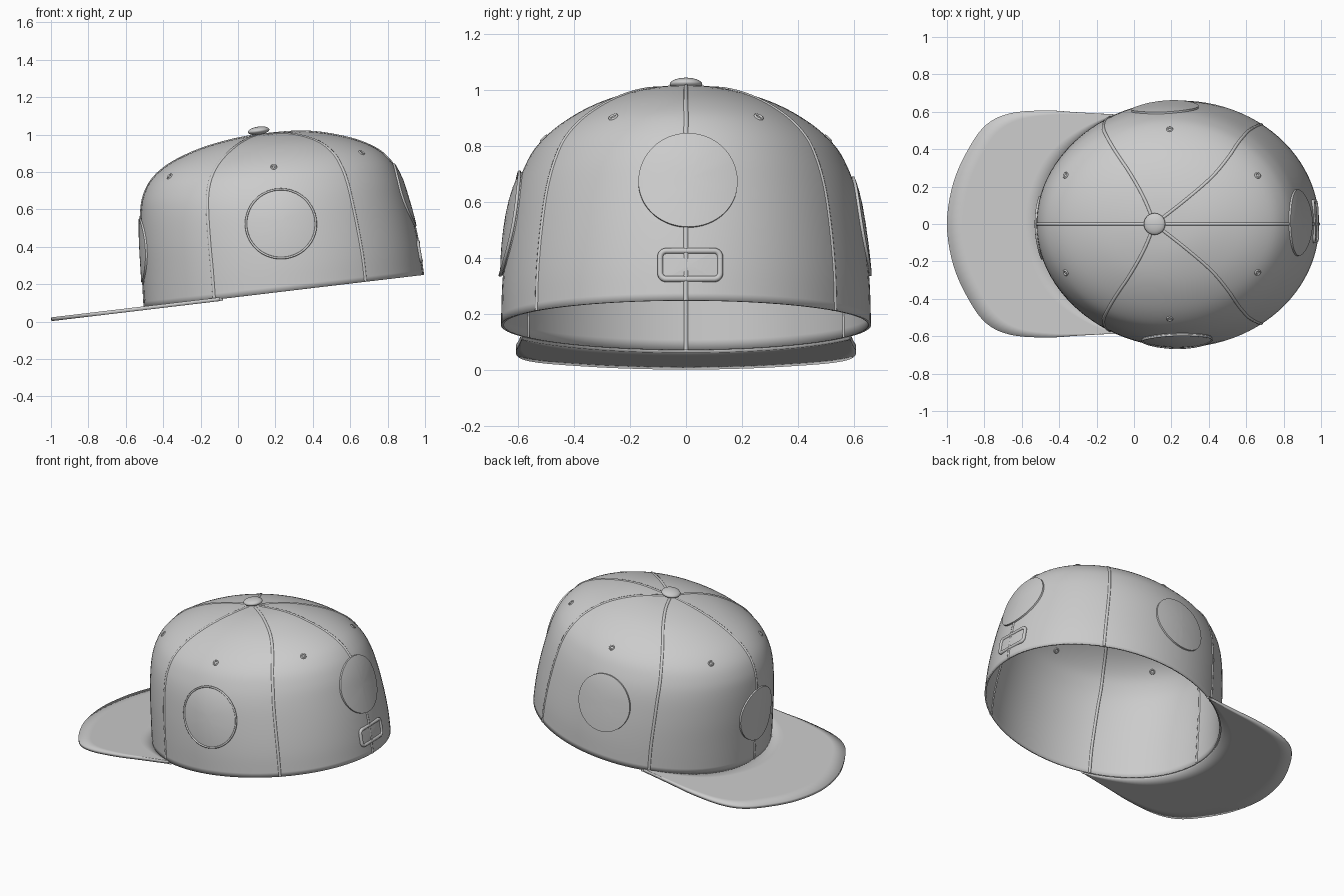
import bpy, bmesh
from math import sin, cos, pi, radians
from mathutils import Vector
from mathutils.bvhtree import BVHTree

if "Cube" in bpy.data.objects:
    bpy.data.objects.remove(bpy.data.objects["Cube"])


def catmull(pts, n):
    """Smooth path through pts, n steps per span."""
    p = [Vector(q) for q in pts]
    p = [2 * p[0] - p[1]] + p + [2 * p[-1] - p[-2]]
    out = []
    for i in range(1, len(p) - 2):
        a, b, c, d = p[i - 1:i + 3]
        for k in range(n):
            t = k / n
            out.append(0.5 * (2 * b + (c - a) * t + (2 * a - 5 * b + 4 * c - d) * t * t
                              + (3 * b - a - 3 * c + d) * t ** 3))
    return out + [p[-2]]


def smooth(ob, angle=40):
    bpy.ops.object.select_all(action='DESELECT')
    ob.select_set(True)
    bpy.context.view_layer.objects.active = ob
    bpy.ops.object.shade_smooth_by_angle(angle=radians(angle))


def grid(name, rows, closed=True, thickness=0, offset=-1):
    """Mesh from rows of points; returns the object and its surface tree."""
    bm = bmesh.new()
    vs = [[bm.verts.new(p) for p in r] for r in rows]
    n = len(rows[0])
    for a, b in zip(vs, vs[1:]):
        for j in range(n if closed else n - 1):
            k = (j + 1) % n
            bm.faces.new((a[j], a[k], b[k], b[j]))
    bmesh.ops.remove_doubles(bm, verts=bm.verts, dist=1e-5)
    tree = BVHTree.FromBMesh(bm)
    me = bpy.data.meshes.new(name)
    bm.to_mesh(me)
    bm.free()
    ob = bpy.data.objects.new(name, me)
    bpy.context.collection.objects.link(ob)
    smooth(ob)
    if thickness:
        m = ob.modifiers.new("thickness", 'SOLIDIFY')
        m.thickness, m.offset = thickness, offset
    return ob, tree


def tube(name, pts, radius, closed=False):
    cu = bpy.data.curves.new(name, 'CURVE')
    cu.dimensions = '3D'
    cu.bevel_depth, cu.bevel_resolution = radius, 2
    sp = cu.splines.new('POLY')
    sp.points.add(len(pts) - 1)
    for q, p in zip(sp.points, pts):
        q.co = (*p, 1)
    sp.use_cyclic_u = closed
    ob = bpy.data.objects.new(name, cu)
    bpy.context.collection.objects.link(ob)


# Crown: front, back and side profiles blended around the head
front = [(-.50, .072), (-.51, .25), (-.52, .42), (-.52, .57), (-.505, .67),
         (-.46, .76), (-.37, .84), (-.22, .915), (-.05, .968), (.11, 1.0)]
back = [(.99, .249), (.972, .38), (.943, .52), (.905, .66), (.868, .77),
        (.815, .86), (.73, .93), (.58, .985), (.36, 1.017), (.11, 1.0)]
side = [(.66, .161), (.655, .31), (.64, .46), (.615, .61), (.58, .715),
        (.53, .80), (.44, .88), (.31, .95), (.16, .99), (0, 1.0)]
F, B, S = (catmull(p, 5) for p in (front, back, side))


def crown_point(i, a):
    f, b, s = F[i], B[i], S[i]
    c = cos(a)
    z = s.y + (b.y - f.y) / 2 * c + ((b.y + f.y) / 2 - s.y) * c * c
    return Vector(((f.x + b.x) / 2 + (b.x - f.x) / 2 * c, s.x * sin(a), z))


M = 96
crown, surface = grid("crown", [[crown_point(i, 2 * pi * j / M) for j in range(M)]
                                for i in range(len(F))], thickness=.01)

# Panel seams
for deg in (0, 54, 120, 180, 240, 306):
    pts = []
    for i in range(len(F) - 1):
        co, n, _, _ = surface.find_nearest(crown_point(i, radians(deg)))
        pts.append(co - n * .005)
    tube("panel_seam", pts, .010)


def frame(target):
    c, n, _, _ = surface.find_nearest(Vector(target))
    u = Vector((0, 0, 1)).cross(n).normalized()
    return c, n, u, n.cross(u)


def drape(fr, x, y, lift):
    """Drop a point of the tangent plane onto the crown."""
    c, n, u, v = fr
    hit = surface.ray_cast(c + u * x + v * y + n * .3, -n)[0]
    return hit + n * lift


# Round patches
for name, target, r, puff in (("right_patch", (.23, -.64, .525), .187, .008),
                              ("left_patch", (.165, .64, .515), .18, 0),
                              ("back_patch", (.90, .008, .68), .177, 0),
                              ("front_patch", (-.52, -.02, .38), .17, 0)):
    fr = frame(target)
    rows = [[drape(fr, r * k * cos(t), r * k * sin(t), h + (puff * (1 - k * k) if h else 0))
             for t in (2 * pi * j / 64 for j in range(64))]
            for k, h in ((1, 0), (1, .01), (.9, .01), (.7, .01), (.45, .01), (.2, .01), (0, .01))]
    grid(name, rows)
    if puff:
        tube(name + "_rim", rows[1], .006, True)


# Back label with raised rounded frame
def round_rect(w, h, r):
    out = []
    for q, (sx, sy) in enumerate(((1, 1), (-1, 1), (-1, -1), (1, -1))):
        for k in range(7):
            a = pi / 2 * (q + k / 6)
            out.append((sx * (w - r) + r * cos(a), sy * (h - r) + r * sin(a)))
    return out


fr = frame((.965, .015, .375))
outline = round_rect(.107, .051, .022)
tube("label_frame", [drape(fr, x, y, .003) for x, y in outline], .011, True)
grid("label_panel", [[drape(fr, x * k, y * k, .004) for x, y in outline] for k in (1, .5, 0)])

# Eyelets, one per panel
for p in ((-.365, .26, .775), (-.365, -.26, .775), (.19, .52, .84), (.19, -.52, .84),
          (.66, .258, .90), (.66, -.258, .90)):
    co, n, _, _ = surface.find_nearest(Vector(p))
    bpy.ops.mesh.primitive_torus_add(major_radius=.013, minor_radius=.006, major_segments=20,
                                     minor_segments=8, location=co - n * .004,
                                     rotation=n.to_track_quat('Z', 'Y').to_euler())
    ob = bpy.context.object
    ob.name = "eyelet"
    ob.scale.z = 1.6
    smooth(ob, 60)

# Top button
bpy.ops.mesh.primitive_uv_sphere_add(segments=32, ring_count=16, radius=1,
                                     location=(.11, 0, 1.02), rotation=(0, radians(-8), 0))
button = bpy.context.object
button.name = "top_button"
button.scale = (.058, .058, .022)
smooth(button, 60)

# Flat brim in the plane of the crown opening
half = [(-.08, .585), (-.30, .597), (-.47, .607), (-.66, .592), (-.79, .53),
        (-.885, .40), (-.965, .22), (-.999, 0)]
outer = catmull(half + [(x, -y) for x, y in half[-2::-1]], 5)
N = len(outer) - 1
inner = [crown_point(0, radians(116.5 + 127 * j / N)).xy for j in range(N + 1)]
rows = []
for k in range(7):
    row = [a.lerp(b, k / 6) for a, b in zip(inner, outer)]
    rows.append([(p.x, p.y, .131 + .119 * p.x) for p in row])
grid("brim", rows, closed=False, thickness=.02, offset=0)
